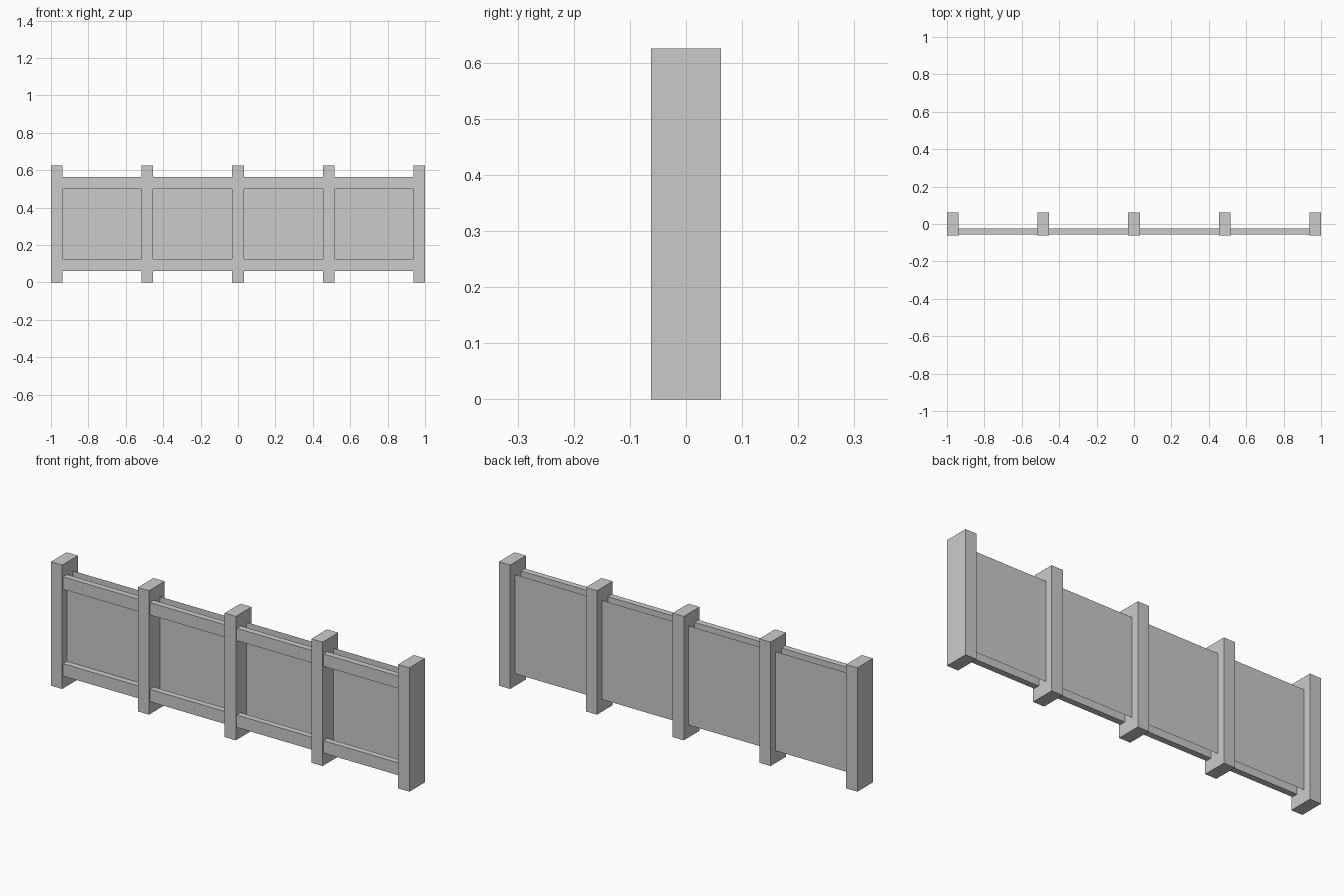
import bpy
import bmesh
from mathutils import Matrix, Vector

default = bpy.data.objects.get("Cube")
if default:
    bpy.data.objects.remove(default, do_unlink=True)

grey = bpy.data.materials.new("plain_grey")
grey.use_nodes = True
colour = (0.6, 0.6, 0.6, 1)
grey.diffuse_color = colour
grey.node_tree.nodes["Principled BSDF"].inputs["Base Color"].default_value = colour


def finish(name, bm):
    mesh = bpy.data.meshes.new(name)
    bm.to_mesh(mesh)
    bm.free()
    mesh.materials.append(grey)
    obj = bpy.data.objects.new(name, mesh)
    bpy.context.collection.objects.link(obj)


def box(name, low, high):
    low, high = Vector(low), Vector(high)
    bm = bmesh.new()
    place = Matrix.Translation((low + high) / 2) @ Matrix.Diagonal((high - low).to_4d())
    bmesh.ops.create_cube(bm, size=1, matrix=place)
    finish(name, bm)


def sheet(name, left, right, y, bottom, top):
    bm = bmesh.new()
    corners = ((left, bottom), (right, bottom), (right, top), (left, top))
    bm.faces.new([bm.verts.new((x, y, z)) for x, z in corners])
    finish(name, bm)


UNIT = 0.0625
POST_HALF = UNIT / 2
POST_X = [i * 0.4844 for i in range(-2, 3)]
RAIL_BOTTOM, RAIL_TOP = UNIT, 9 * UNIT
RAIL_FRONT, RAIL_BACK = -0.055, -0.024
PANEL_Y = 0.024

# Upright posts
for i, x in enumerate(POST_X):
    box(f"post_{i + 1}", (x - POST_HALF, -UNIT, 0), (x + POST_HALF, UNIT, 10 * UNIT))

# Rails and thin back sheet in each bay
for i, (a, b) in enumerate(zip(POST_X, POST_X[1:])):
    left, right = a + POST_HALF, b - POST_HALF
    for label, z in (("lower", RAIL_BOTTOM), ("upper", RAIL_TOP - UNIT)):
        box(f"{label}_rail_{i + 1}", (left, RAIL_FRONT, z), (right, RAIL_BACK, z + UNIT))
    sheet(f"panel_{i + 1}", left, right, PANEL_Y, RAIL_BOTTOM, RAIL_TOP)

# Front sheet between the rails of the end bay
sheet("end_bay_front_panel", POST_X[0] + POST_HALF, POST_X[1] - POST_HALF,
      RAIL_BACK, RAIL_BOTTOM + UNIT, RAIL_TOP - UNIT)
